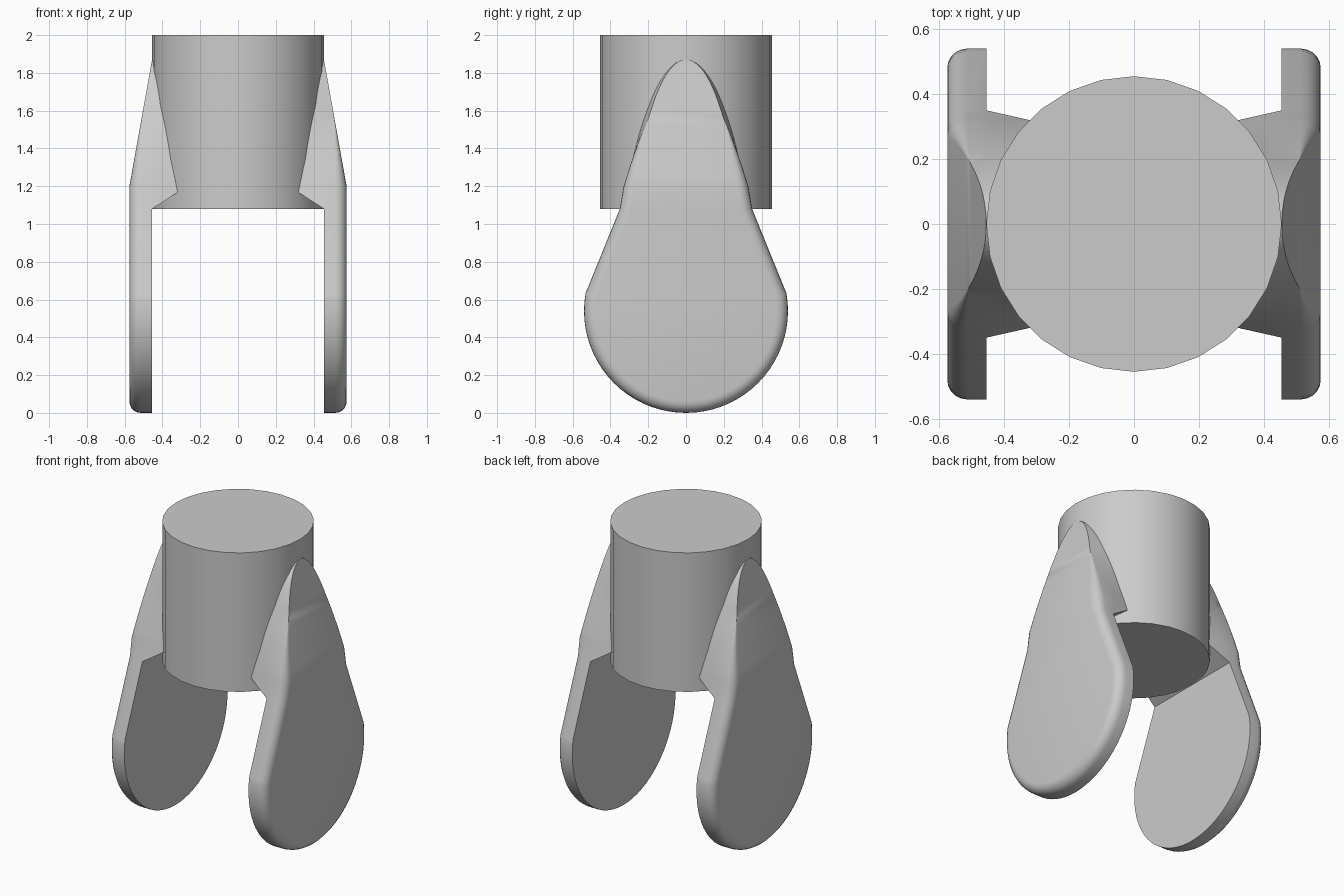
import bpy, bmesh
from math import sin, cos, pi, sqrt, radians
from mathutils import Vector

if "Cube" in bpy.data.objects:
    bpy.data.objects.remove(bpy.data.objects["Cube"], do_unlink=True)

RADIUS, INNER, OUTER, ROUND = 0.455, 0.455, 0.575, 0.06
BASE, KNEE, PEAK = 1.08, 1.2, 1.87
STEPS = 5

grey = bpy.data.materials.new("plain grey")
grey.use_nodes = True
grey.diffuse_color = (0.6, 0.6, 0.6, 1)
grey.node_tree.nodes["Principled BSDF"].inputs["Base Color"].default_value = (0.6, 0.6, 0.6, 1)


def finish(name, bm):
    bmesh.ops.remove_doubles(bm, verts=bm.verts, dist=0.0005)
    bmesh.ops.recalc_face_normals(bm, faces=bm.faces)
    mesh = bpy.data.meshes.new(name)
    bm.to_mesh(mesh)
    bm.free()
    mesh.materials.append(grey)
    obj = bpy.data.objects.new(name, mesh)
    bpy.context.collection.objects.link(obj)
    bpy.ops.object.select_all(action='DESELECT')
    obj.select_set(True)
    bpy.context.view_layer.objects.active = obj
    bpy.ops.object.shade_smooth_by_angle(angle=radians(30))


def loft(bm, rows, closed):
    for a, b in zip(rows, rows[1:]):
        n = len(a)
        for i in range(n if closed else n - 1):
            j = (i + 1) % n
            bm.faces.new((a[i], a[j], b[j], b[i]))


def quarter(r):
    """Rounded edge as (distance from outer face, inset) pairs."""
    angles = [i * pi / 2 / STEPS for i in range(STEPS + 1)]
    return [(r * (1 - sin(a)), r * (1 - cos(a))) for a in angles]


def paddle_outline():
    # Round bottom, then straight tapering shoulders
    r = 0.54
    start, end = radians(-190), radians(10)
    arc = [start + (end - start) * i / 40 for i in range(41)]
    pts = [Vector((r * cos(a), r + r * sin(a))) for a in arc]
    return [Vector((-0.35, BASE))] + pts + [Vector((0.35, BASE))]


def inset(pts, d):
    out = []
    for i, p in enumerate(pts):
        if i in (0, len(pts) - 1):
            n = Vector((1 if p.x > 0 else -1, 0))
        else:
            t = (pts[i + 1] - pts[i - 1]).normalized()
            n = Vector((t.y, -t.x))
        out.append(p - n * d)
    return out


def web_row(z):
    # Half section from the cylinder out to the sloped outer face
    t = max(0, (z - KNEE) / (PEAK - KNEE))
    xc = 0.32 + 0.135 * max(0, (z - 1.17) / (PEAK - 1.17))
    yc = sqrt(max(0, RADIUS ** 2 - xc ** 2))
    xo = OUTER + (RADIUS - OUTER) * t
    r = ROUND * max(0, 1 - t * 1.8)
    edge = 0.35 if z == BASE else yc * (0.85 + 0.05 * t) + r
    arc = [(xo - dx, edge - dy, z) for dx, dy in quarter(r)]
    inner = (xc * 0.985, yc * 0.985, max(z, 1.17))
    if z == BASE:
        mid = (INNER, edge, z)
    else:
        mid = tuple((p + q) / 2 for p, q in zip(inner, arc[0]))
    half = [inner, mid] + arc
    return half + [(x, -y, h) for x, y, h in reversed(half)]


def make_fin(name, side):
    bm = bmesh.new()

    def verts(points):
        return [bm.verts.new((side * x, y, z)) for x, y, z in points]

    # Hanging paddle with a rounded outer rim
    outline = paddle_outline()
    levels = [(OUTER - INNER, 0)] + quarter(ROUND)
    rings = [verts([(OUTER - dx, p.x, p.y) for p in inset(outline, dy)]) for dx, dy in levels]
    loft(bm, rings, False)
    bm.faces.new(rings[0])
    bm.faces.new(rings[-1])

    # Tapering web that blends the paddle into the cylinder
    count = 18
    heights = [BASE] + [KNEE + (PEAK - 0.002 - KNEE) * (1 - (1 - i / count) ** 1.6)
                        for i in range(count + 1)]
    rows = [verts(web_row(z)) for z in heights]
    loft(bm, rows, True)
    first = rows[0]
    bm.faces.new((first[0], first[1], first[-2], first[-1]))
    bm.faces.new(rows[-1])
    finish(name, bm)


# Central cylinder
bm = bmesh.new()
bmesh.ops.create_cone(bm, cap_ends=True, segments=28, radius1=RADIUS, radius2=RADIUS, depth=2 - BASE)
bmesh.ops.translate(bm, verts=bm.verts, vec=(0, 0, (2 + BASE) / 2))
finish("central_cylinder", bm)

for name, side in (("left_fin", 1), ("right_fin", -1)):
    make_fin(name, side)
